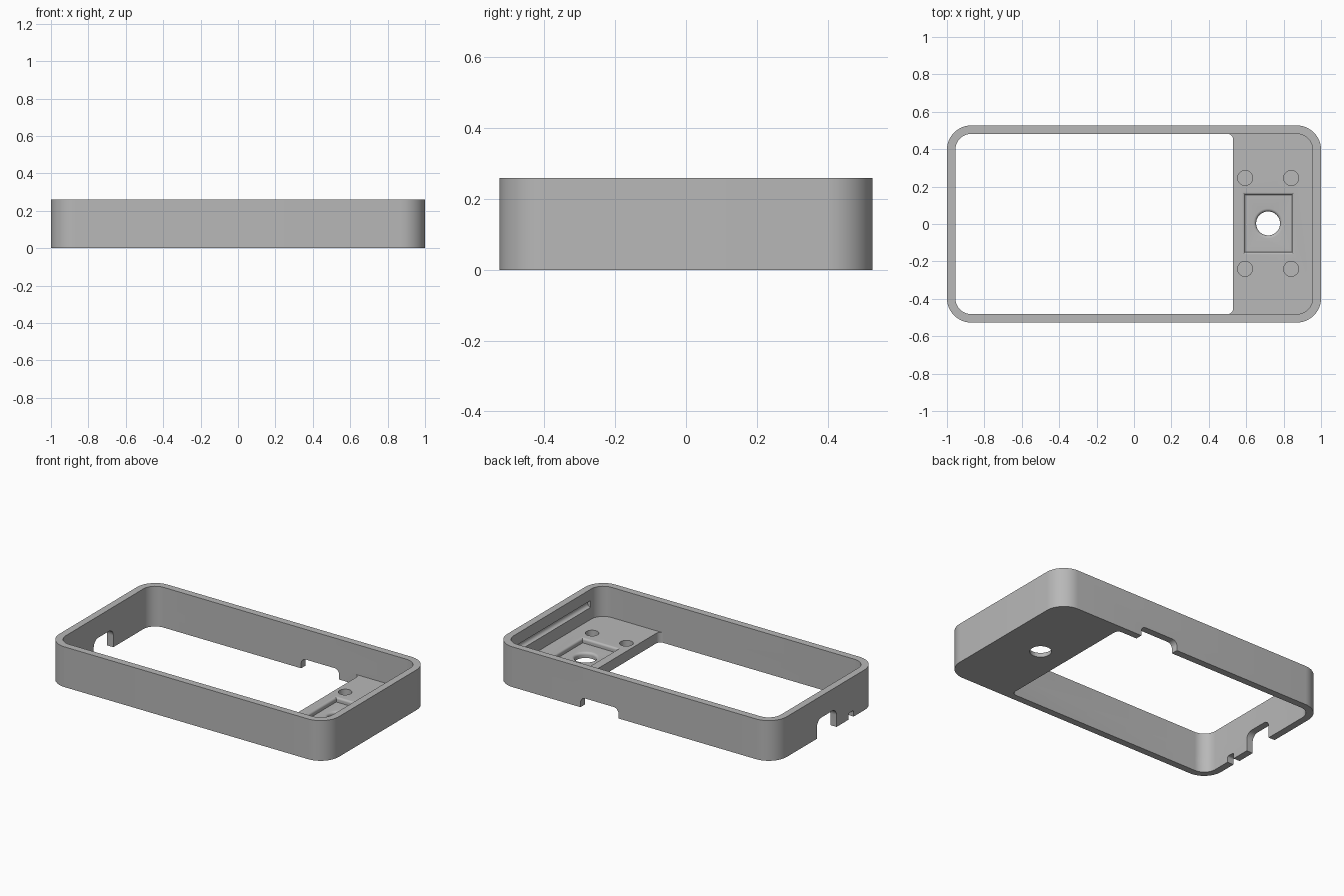
import bpy, bmesh
from math import sin, cos, pi

cube = bpy.data.objects.get("Cube")
if cube:
    bpy.data.objects.remove(cube)

grey = bpy.data.materials.new("plain_grey")
grey.use_nodes = True
grey.diffuse_color = (0.48, 0.48, 0.48, 1)
grey.node_tree.nodes["Principled BSDF"].inputs["Base Color"].default_value = grey.diffuse_color


def outline(u0, u1, v0, v1, left=0.0, right=0.0, steps=12):
    """Rectangle outline with rounded left and right corners."""
    pts = []
    for k, (u, v, r, su, sv) in enumerate([
            (u1, v1, right, -1, -1), (u0, v1, left, 1, -1),
            (u0, v0, left, 1, 1), (u1, v0, right, -1, 1)]):
        n = steps if r else 0
        for i in range(n + 1):
            a = (k + (i / n if n else 0)) * pi / 2
            pts.append((u + su * r + r * cos(a), v + sv * r + r * sin(a)))
    return pts


def circle(x, y, r, n=48):
    return [(x + r * cos(2 * pi * i / n), y + r * sin(2 * pi * i / n)) for i in range(n)]


def loft(name, rings, axis="z"):
    """Closed solid through (outline, depth) rings stacked along an axis."""
    place = {"z": lambda u, v, d: (u, v, d),
             "y": lambda u, v, d: (u, d, v),
             "x": lambda u, v, d: (d, u, v)}[axis]
    bm = bmesh.new()
    loops = [[bm.verts.new(place(u, v, d)) for u, v in pts] for pts, d in rings]
    bm.faces.new(loops[0])
    bm.faces.new(loops[-1])
    for a, b in zip(loops, loops[1:]):
        for i in range(len(a)):
            j = (i + 1) % len(a)
            bm.faces.new((a[i], a[j], b[j], b[i]))
    bmesh.ops.recalc_face_normals(bm, faces=bm.faces)
    mesh = bpy.data.meshes.new(name)
    bm.to_mesh(mesh)
    bm.free()
    mesh.materials.append(grey)
    ob = bpy.data.objects.new(name, mesh)
    bpy.context.collection.objects.link(ob)
    return ob


def prism(name, pts, d0, d1, axis="z"):
    return loft(name, [(pts, d0), (pts, d1)], axis)


def cut(body, cutter):
    cutter.hide_render = True
    mod = body.modifiers.new("cut", "BOOLEAN")
    mod.operation, mod.solver, mod.object = "DIFFERENCE", "EXACT", cutter
    bpy.context.view_layer.update()
    mesh = bpy.data.meshes.new_from_object(
        body.evaluated_get(bpy.context.evaluated_depsgraph_get()))
    body.modifiers.clear()
    body.data = mesh
    bpy.data.objects.remove(cutter)


SHELF, FLOOR, IN_X, IN_Y = 0.065, 0.035, 0.955, 0.482
MID_X = 0.717

# Outer block, hollowed above the shelf and opened through beside it
frame = prism("enclosure_frame", outline(-1, 1, -0.527, 0.527, 0.13, 0.13), 0, 0.26)
cut(frame, prism("cavity", outline(-IN_X, IN_X, -IN_Y, IN_Y, 0.085, 0.085), SHELF, 0.4))
cut(frame, prism("opening", outline(-IN_X, 0.53, -IN_Y, IN_Y, 0.085, 0.03), -0.1, 0.12))

# Shelf pocket with a rounded rim
rim = 0.014


def pocket_ring(grow):
    return outline(0.594 - grow, 0.844 + grow, -0.15 - grow, 0.156 + grow)


rings = [(pocket_ring(0), FLOOR)]
for i in range(7):
    a = i / 6 * pi / 2
    rings.append((pocket_ring(rim * (1 - cos(a))), SHELF - rim + rim * sin(a)))
rings.append((pocket_ring(rim), 0.12))
cut(frame, loft("pocket", rings))

# Through hole with a rounded upper lip
lip = 0.016
rings = [(circle(MID_X, 0.003, 0.064), -0.1)]
for i in range(7):
    a = i / 6 * pi / 2
    rings.append((circle(MID_X, 0.003, 0.064 + lip * (1 - cos(a))), FLOOR - lip + lip * sin(a)))
rings.append((circle(MID_X, 0.003, 0.064 + lip), 0.06))
cut(frame, loft("through_hole", rings))

# Four blind round sockets around the pocket
for sx in (-1, 1):
    for sy in (-1, 1):
        cut(frame, prism("socket", circle(MID_X + sx * 0.123, 0.003 + sy * 0.243, 0.04, 32), 0.02, 0.12))

# Cable notches in the lower edge of the back and right walls
cut(frame, prism("back_notch", outline(0.114, 0.386, -0.1, SHELF, 0.035, 0.035), 0.42, 0.6, "y"))
cut(frame, prism("side_notch", outline(-0.11, 0.09, -0.1, 0.12, 0.045, 0.045), -1.1, -0.9, "x"))
cut(frame, prism("small_notch", outline(-0.285, -0.23, -0.1, 0.04, 0.012, 0.012), -1.1, -0.9, "x"))

# Half-round groove along the inside of the shelf-end wall
cut(frame, prism("groove", circle(IN_X, 0.165, 0.022, 24), -0.39, 0.39, "y"))

bpy.ops.object.select_all(action="DESELECT")
frame.select_set(True)
bpy.context.view_layer.objects.active = frame
bpy.ops.object.shade_smooth_by_angle(angle=pi / 6)
